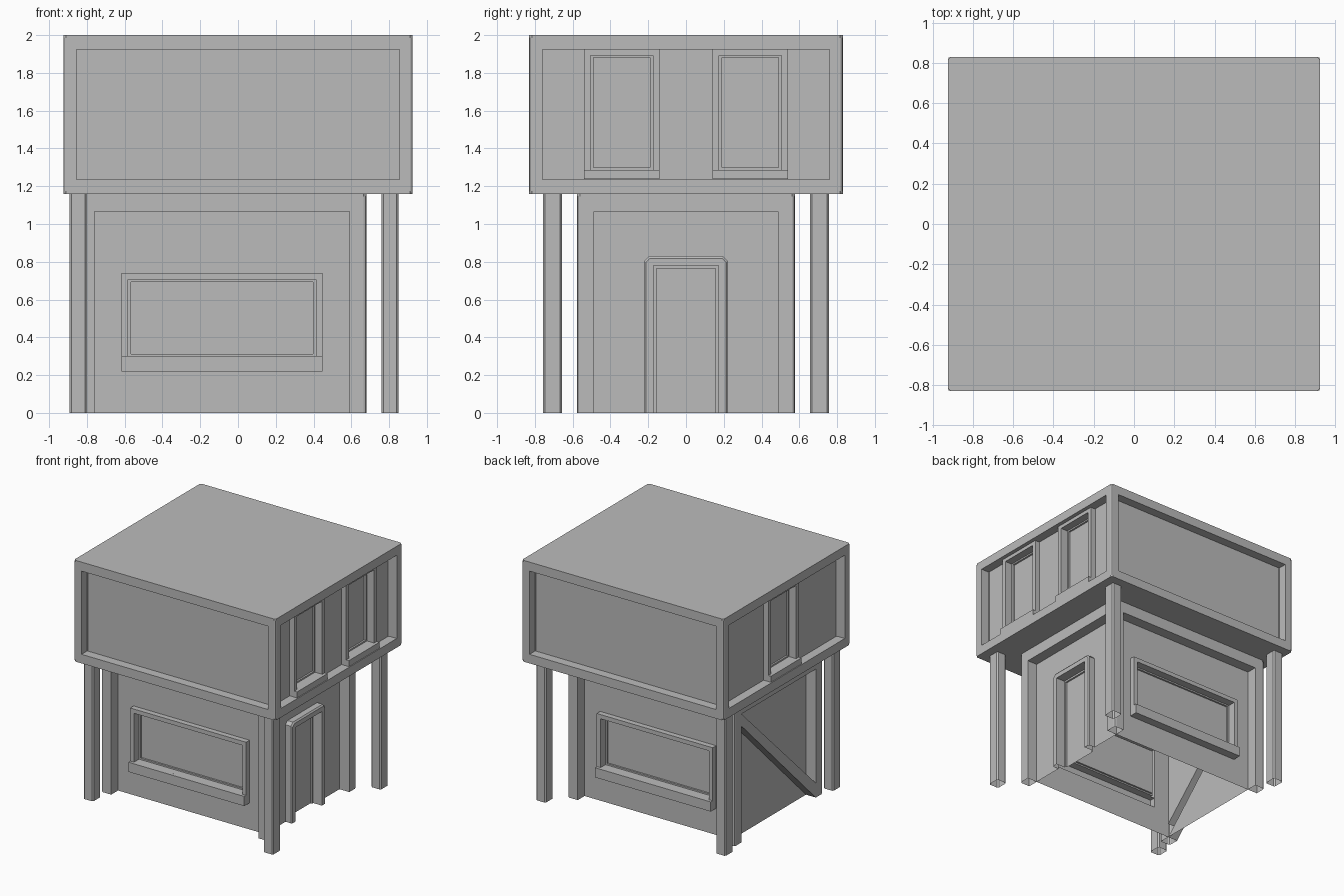
import bpy, bmesh
from mathutils import Vector

if "Cube" in bpy.data.objects:
    bpy.data.objects.remove(bpy.data.objects["Cube"])

grey = bpy.data.materials.new("plain_grey")
grey.use_nodes = True
grey.diffuse_color = (0.5, 0.5, 0.5, 1)
grey.node_tree.nodes["Principled BSDF"].inputs["Base Color"].default_value = (0.5, 0.5, 0.5, 1)

FRONT, RIGHT, BACK, LEFT = (0, -1), (1, 0), (0, 1), (-1, 0)


def finish(name, bm):
    mesh = bpy.data.meshes.new(name)
    bm.to_mesh(mesh)
    bm.free()
    mesh.materials.append(grey)
    obj = bpy.data.objects.new(name, mesh)
    bpy.context.collection.objects.link(obj)


def placer(cx, hx, hy, side):
    """Map (across, height, depth into wall) to a point on one side of a storey."""
    n = Vector((*side, 0))
    t = Vector((-side[1], side[0], 0))
    reach = hx if side[0] else hy
    return lambda u, z, d: Vector((cx, 0, z)) + n * (reach - d) + t * u


def rect(u0, u1, z0, z1):
    return [(u0, z0), (u1, z0), (u1, z1), (u0, z1)]


def arch(hw, top, c=0):
    """Open-bottomed outline with optional chamfered top corners."""
    return [(hw, 0), (hw, top - c), (hw - c, top), (c - hw, top), (-hw, top - c), (-hw, 0)]


def loft(bm, place, steps, closed=True, cap=True):
    """Bridge a stack of (outline, depth) steps, then fill the last one."""
    loops = [[bm.verts.new(place(u, z, d)) for u, z in path] for path, d in steps]
    for a, b in zip(loops, loops[1:]):
        n = len(a)
        for i in range(n if closed else n - 1):
            j = (i + 1) % n
            bm.faces.new((a[i], a[j], b[j], b[i]))
    if cap:
        bm.faces.new(loops[-1])


def window(bm, place, panel, depth, u, hw, z0, z1, sill, top):
    """Panel with a raised window surround and stepped glazing."""
    lo, hi = z0 + sill, z1 - top
    outer = rect(u - hw, u + hw, z0, z1)
    inner = rect(u - hw + 0.035, u + hw - 0.035, lo, hi)
    glass = rect(u - hw + 0.05, u + hw - 0.05, lo + 0.012, hi - 0.012)
    out, back = depth - 0.045, depth + 0.02
    loft(bm, place, [(panel, depth), (outer, depth), (outer, out), (inner, out),
                     (inner, back), (glass, back), (glass, back + 0.015)])
    # projecting sill
    s = rect(u - hw, u + hw, z0, lo)
    loft(bm, place, [(s, depth), (s, out - 0.025)])


def round_corners(bm, cx, hx, hy):
    bmesh.ops.remove_doubles(bm, verts=bm.verts, dist=0.0003)
    at = lambda v: abs(abs(v.co.x - cx) - hx) < 1e-3 and abs(abs(v.co.y) - hy) < 1e-3
    edges = [e for e in bm.edges if all(at(v) for v in e.verts)
             and abs(e.verts[0].co.z - e.verts[1].co.z) > 0.1]
    bmesh.ops.bevel(bm, geom=edges, offset=0.015, segments=2, affect='EDGES', profile=0.5)


# Upper storey: framed box with recessed panels
HX, HY, Z0, Z1, R = 0.925, 0.83, 1.16, 2.0, 0.075
bm = bmesh.new()
for side in (FRONT, RIGHT, BACK, LEFT):
    place = placer(0, HX, HY, side)
    hw = HY if side[0] else HX
    w, lo, hi = hw - 0.07, Z0 + R, Z1 - R
    outer, inner = rect(-hw, hw, Z0, Z1), rect(-w, w, lo, hi)
    loft(bm, place, [(outer, 0), (inner, 0), (inner, R)], cap=side in (FRONT, BACK))
    if side == RIGHT:
        for s in (-1, 1):
            half = rect(min(0, s * w), max(0, s * w), lo, hi)
            window(bm, place, half, R, s * 0.34, 0.2, lo + 0.002, hi - 0.002, 0.05, 0.03)
    elif side == LEFT:
        window(bm, place, inner, R, 0, 0.2, lo + 0.002, hi - 0.002, 0.05, 0.03)
corners = [(-HX, -HY), (HX, -HY), (HX, HY), (-HX, HY)]
bm.faces.new([bm.verts.new((x, y, Z1)) for x, y in corners])
bm.faces.new([bm.verts.new((x, y, Z0)) for x, y in reversed(corners)])
round_corners(bm, 0, HX, HY)
finish("upper_storey", bm)

# Ground storey: open-bottomed walls with corner uprights and a top beam
CX, HX, HY, R, TOP = -0.085, 0.765, 0.577, 0.09, 1.065
bm = bmesh.new()
for side in (FRONT, RIGHT, BACK, LEFT):
    place = placer(CX, HX, HY, side)
    hw = HY if side[0] else HX
    w = hw - 0.09
    frame = [(arch(hw, Z0), 0), (arch(w, TOP), 0)]
    if side != LEFT:
        frame.append((arch(w, TOP), R))
    loft(bm, place, frame, closed=False, cap=False)
    if side in (FRONT, BACK):
        window(bm, place, rect(-w, w, 0, TOP), R, 0, 0.532, 0.22, 0.74, 0.08, 0.035)
    elif side == RIGHT:
        # doorway with chamfered surround
        loft(bm, place, [(arch(w, TOP), R), (arch(0.22, 0.83, 0.025), R),
                         (arch(0.22, 0.83, 0.025), R - 0.05),
                         (arch(0.212, 0.818, 0.022), R - 0.06),
                         (arch(0.172, 0.78), R - 0.06), (arch(0.172, 0.78), R + 0.02),
                         (arch(0.157, 0.765), R + 0.02), (arch(0.157, 0.765), R + 0.035)],
             closed=False)
    else:
        # flush diagonal brace between two recessed triangular panels
        drop = 0.1
        loft(bm, place, [([(-w, TOP - drop), (w, 0), (w, 0.12), (-w, TOP)], 0)])
        upper = [(w, 0.12), (w, TOP), (-w, TOP)]
        lower = [(w, 0), (-w, TOP - drop), (-w, 0)]
        loft(bm, place, [(upper, 0), (upper, R)])
        loft(bm, place, [(lower, 0), (lower, R)], closed=False)
round_corners(bm, CX, HX, HY)
finish("ground_storey_walls", bm)

# Four free-standing support posts, open at both ends
for xname, x in (("right", -0.846), ("left", 0.805)):
    for yname, y in (("front", -0.706), ("back", 0.706)):
        bm = bmesh.new()
        bmesh.ops.create_cube(bm, size=1)
        for v in bm.verts:
            v.co = (x + v.co.x * 0.09, y + v.co.y * 0.1, (v.co.z + 0.5) * Z0)
        ends = [f for f in bm.faces if abs(f.normal.z) > 0.5]
        bmesh.ops.delete(bm, geom=ends, context='FACES_ONLY')
        uprights = [e for e in bm.edges if abs(e.verts[0].co.z - e.verts[1].co.z) > 0.1]
        bmesh.ops.bevel(bm, geom=uprights, offset=0.01, segments=1, affect='EDGES')
        finish(f"{yname}_{xname}_post", bm)
